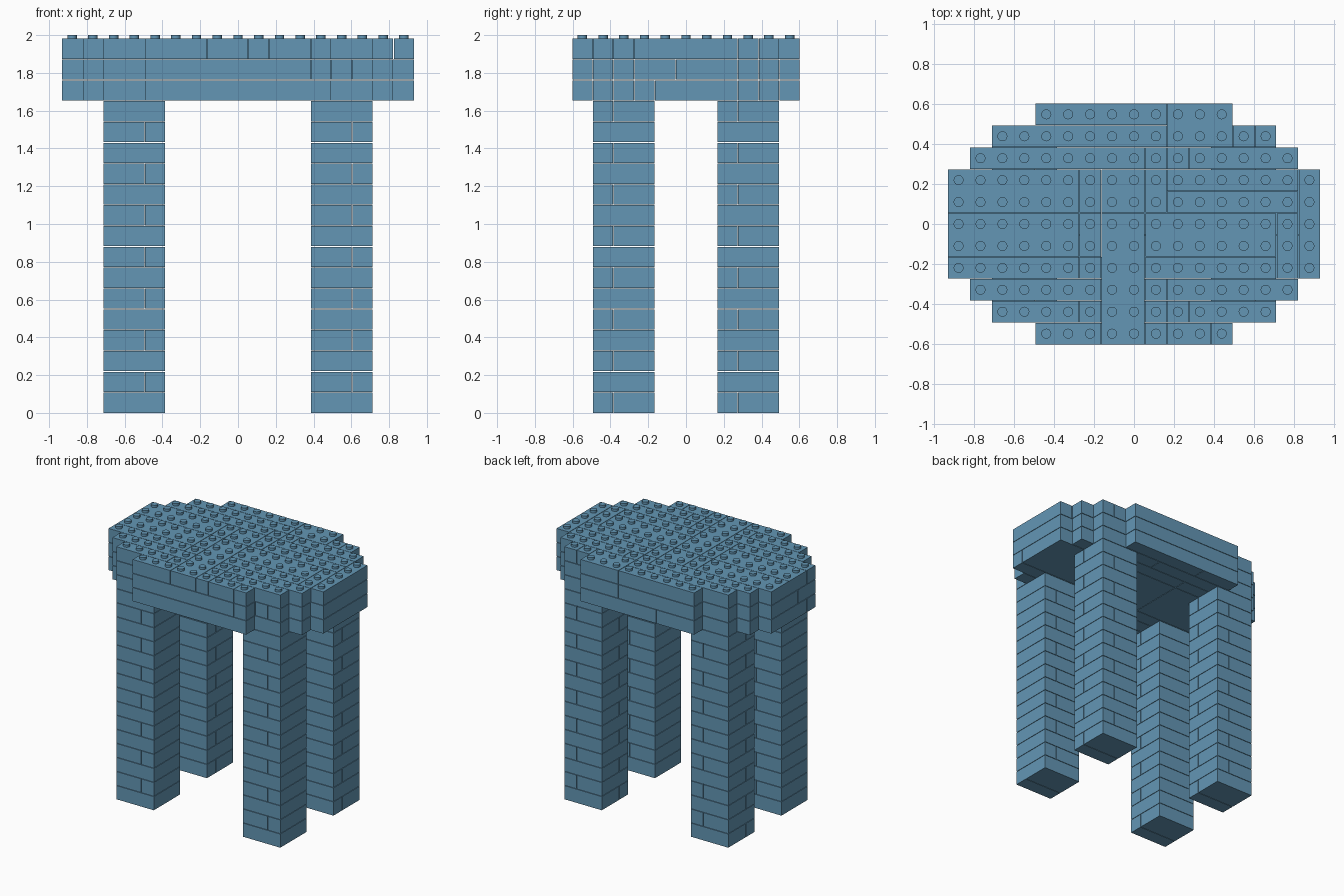
import bpy
import bmesh
from mathutils import Matrix, Vector

if "Cube" in bpy.data.objects:
    bpy.data.objects.remove(bpy.data.objects["Cube"])

CELL = 0.1098            # brick grid spacing
LAYER = 1.985 / 18       # brick height
GAP = 0.0035             # seam between bricks
COLS, ROWS = 17, 11
LEG_LAYERS = 15

blue = bpy.data.materials.new("sand_blue")
blue.use_nodes = True
colour = (0.126, 0.307, 0.462, 1)
blue.diffuse_color = colour
blue.node_tree.nodes["Principled BSDF"].inputs["Base Color"].default_value = colour


def grid(col, row):
    """Grid corner to centred model position."""
    return (col - COLS / 2) * CELL, (row - ROWS / 2) * CELL


def margin(row):
    """Cells missing at each end of a row, giving the stepped outline."""
    return {5: 4, 4: 2, 3: 1}.get(abs(row - ROWS // 2), 0)


def add_brick(bm, col_a, col_b, row_a, row_b, layer):
    xa, ya = grid(col_a, row_a)
    xb, yb = grid(col_b, row_b)
    size = Vector((xb - xa - GAP, yb - ya - GAP, LAYER - GAP))
    centre = Vector(((xa + xb) / 2, (ya + yb) / 2, layer * LAYER + size.z / 2))
    bmesh.ops.create_cube(bm, size=1, matrix=Matrix.Translation(centre) @ Matrix.Diagonal(size).to_4x4())


def add_strip(bm, row_a, row_b, cuts, layer):
    """Row of bricks divided at the given columns."""
    for a, b in zip(cuts, cuts[1:]):
        add_brick(bm, a, b, row_a, row_b, layer)


def finish(bm, name):
    mesh = bpy.data.meshes.new(name)
    bm.to_mesh(mesh)
    bm.free()
    mesh.materials.append(blue)
    obj = bpy.data.objects.new(name, mesh)
    bpy.context.collection.objects.link(obj)
    return obj


# Lower slab courses: full-width strips with staggered seams
courses = (("slab_bottom", 4, ([], [10])), ("slab_middle", 5, ([12], [13, 14])))
for level, (name, inner_row, front_seams) in enumerate(courses):
    bm = bmesh.new()
    edges = [*range(4), inner_row, *range(8, ROWS + 1)]
    for a, b in zip(edges, edges[1:]):
        seams = front_seams[a] if a < 2 else [7 + 3 * ((a + level) % 2)]
        add_strip(bm, a, b, [margin(a), *seams, COLS - margin(a)], LEG_LAYERS + level)
    finish(bm, name)

# Top slab course: left field, central beam, right field, back rows
top = LEG_LAYERS + 2
bm = bmesh.new()
left_edges = (0, 1, 2, 3, 4, 6, 8)
for a, b in zip(left_edges, left_edges[1:]):
    seams = [6] if a % 2 or a > 3 else []
    add_strip(bm, a, b, [margin(a), *seams, 7], top)
add_brick(bm, 7, 9, 0, 6, top)
add_brick(bm, 7, 9, 6, 8, top)
for row, seams in enumerate(([10, 12], [10, 11], [10])):
    add_strip(bm, row, row + 1, [9, *seams, COLS - margin(row)], top)
add_brick(bm, 9, 15, 3, 4, top)
add_brick(bm, 9, 15, 4, 6, top)
add_brick(bm, 15, 16, 3, 6, top)
add_brick(bm, 16, 17, 3, 8, top)
add_brick(bm, 9, 10, 6, 8, top)
for row in (6, 7):
    add_brick(bm, 10, 16, row, row + 1, top)
add_strip(bm, 8, 9, (1, 9, 10, 11, 16), top)
for row in (9, 10):
    add_brick(bm, margin(row), 10, row, row + 1, top)
add_brick(bm, 10, 13, 9, 11, top)
add_strip(bm, 9, 10, (13, 14, 15), top)
finish(bm, "slab_top")

# Studs on every cell of the stepped outline
bm = bmesh.new()
stud_base, stud_top = 18 * LAYER - 2 * GAP, 2.0
for row in range(ROWS):
    for col in range(margin(row), COLS - margin(row)):
        x, y = grid(col + 0.5, row + 0.5)
        bmesh.ops.create_cone(
            bm, cap_ends=True, segments=16, radius1=0.025, radius2=0.025,
            depth=stud_top - stud_base,
            matrix=Matrix.Translation((x, y, (stud_base + stud_top) / 2)))
studs = finish(bm, "studs")
bpy.context.view_layer.objects.active = studs
studs.select_set(True)
bpy.ops.object.shade_smooth_by_angle()

# Legs: alternate layers are split along depth, then along width
for end, row in (("front", 1), ("back", 7)):
    for side, col in (("right", 2), ("left", 12)):
        bm = bmesh.new()
        for layer in range(LEG_LAYERS):
            if layer % 2:
                add_strip(bm, row, row + 3, (col, col + 2, col + 3), layer)
            else:
                add_brick(bm, col, col + 3, row, row + 1, layer)
                add_brick(bm, col, col + 3, row + 1, row + 3, layer)
        finish(bm, f"{end}_{side}_leg")
